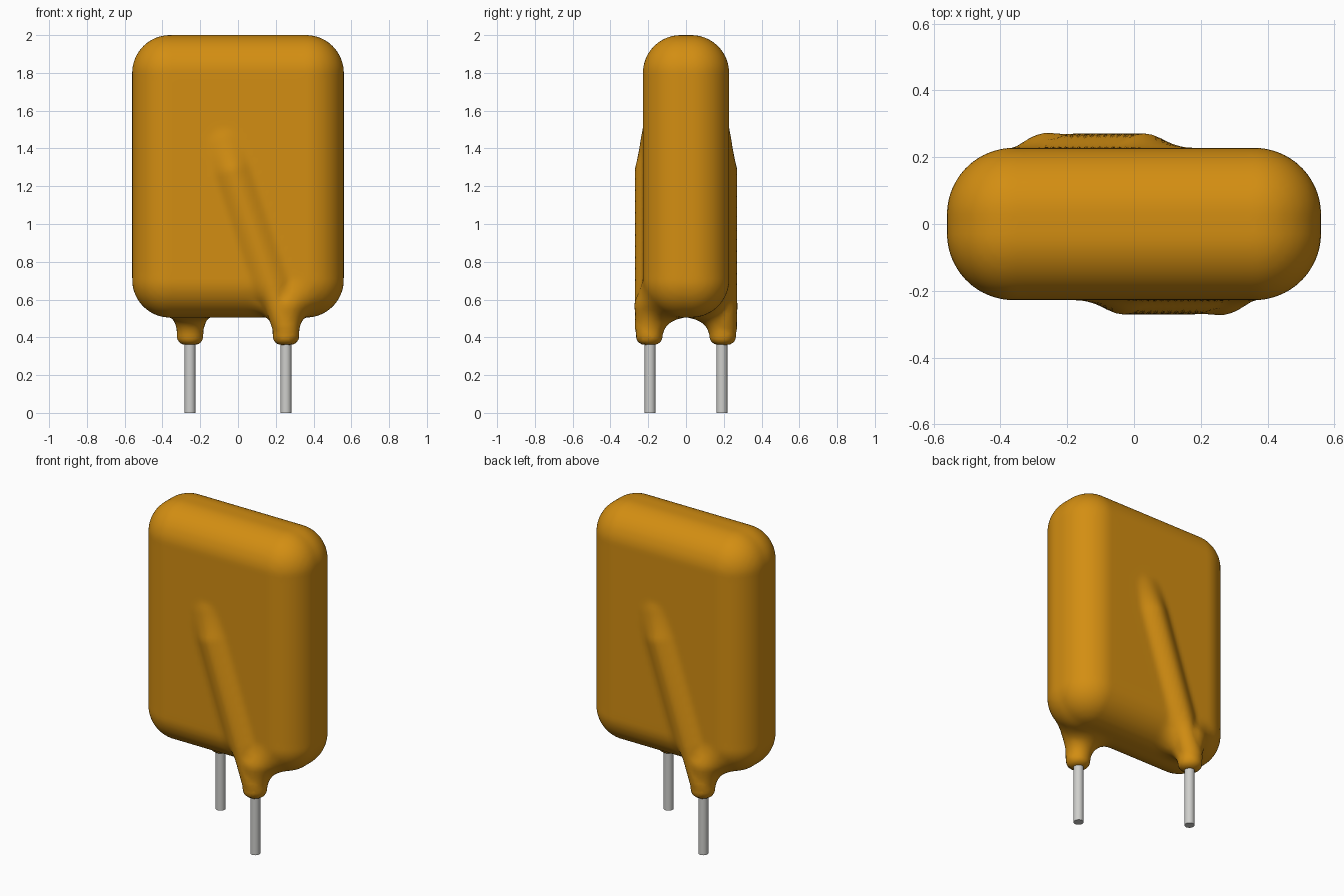
import bpy, bmesh, math
from mathutils import Vector, Matrix

if "Cube" in bpy.data.objects:
    bpy.data.objects.remove(bpy.data.objects["Cube"], do_unlink=True)


def material(name, rgb, rough, metal=0.0):
    m = bpy.data.materials.new(name)
    m.use_nodes = True
    m.diffuse_color = (*rgb, 1)
    bsdf = m.node_tree.nodes["Principled BSDF"]
    bsdf.inputs["Base Color"].default_value = (*rgb, 1)
    bsdf.inputs["Roughness"].default_value = rough
    return m


AMBER = material("amber coating", (0.65, 0.27, 0.006), 0.5)
STEEL = material("tinned wire", (0.62, 0.62, 0.60), 0.5)

# Main dimensions
HALF = Vector((0.56, 0.228, 0.7475))    # half size of the body
MID_Z, ROUND = 1.2525, 0.2              # body centre height, edge radius
FOOT = Vector((0.254, -0.195, 0.0))     # wire exit, repeated at the opposite corner
RIB = [Vector(p) for p in ((0.252, -0.202, 0.45), (-0.03, -0.202, 1.28),
                           (-0.072, -0.155, 1.42))]
CREST = 0.273                           # how far the ribs stand out in y


# Distance functions for the coated shape
def body_dist(p):
    q = [abs(c) - h + ROUND for c, h in zip((p.x, p.y, p.z - MID_Z), HALF)]
    return math.hypot(*(max(c, 0) for c in q)) + min(max(q), 0) - ROUND


def foot_dist(p):
    a = math.hypot(p.x - FOOT.x, p.y - FOOT.y) - 0.025
    b = abs(p.z - 0.48) - 0.075
    return math.hypot(max(a, 0), max(b, 0)) + min(max(a, b), 0) - 0.045


def rib_dist(p):
    best = 9.0
    for a, b in zip(RIB, RIB[1:]):
        ab = b - a
        t = min(max((p - a).dot(ab) / ab.length_squared, 0), 1)
        best = min(best, (p - a - ab * t).length)
    return best - 0.068


def fillet(a, b, r):
    return max(r, min(a, b)) - math.hypot(max(r - a, 0), max(r - b, 0))


def coat_dist(p):
    d = body_dist(p)
    turned = Vector((-p.x, -p.y, p.z))
    foot = min(foot_dist(p), foot_dist(turned))
    rib = min(rib_dist(p), rib_dist(turned))
    d = min(fillet(d, foot, 0.13), fillet(d, rib, 0.055))
    return max(d, abs(p.y) - CREST)


# Coated body: bevelled block and two flared feet, fused and pulled to the filleted shape
bm = bmesh.new()
bmesh.ops.create_cube(bm, size=2, matrix=Matrix.Translation((0, 0, MID_Z))
                      @ Matrix.Diagonal((*HALF, 1)))
bmesh.ops.bevel(bm, geom=bm.edges[:], offset=ROUND, segments=8, profile=0.5,
                affect='EDGES')
for s in (1, -1):
    bmesh.ops.create_cone(bm, cap_ends=True, segments=24, radius1=0.06, radius2=0.12,
                          depth=0.3,
                          matrix=Matrix.Translation((FOOT.x * s, FOOT.y * s * 0.9, 0.515)))
mesh = bpy.data.meshes.new("coated_body")
bm.to_mesh(mesh)
bm.free()
body = bpy.data.objects.new("coated_body", mesh)
bpy.context.collection.objects.link(body)
fuse = body.modifiers.new("fuse", 'REMESH')
fuse.mode = 'VOXEL'
fuse.voxel_size = 0.02
fused = bpy.data.meshes.new_from_object(
    body.evaluated_get(bpy.context.evaluated_depsgraph_get()))
body.modifiers.clear()
body.data = fused
bpy.data.meshes.remove(mesh)
fused.name = "coated_body"

E = 0.002
AXES = [Vector((E, 0, 0)), Vector((0, E, 0)), Vector((0, 0, E))]


def pull(bm):
    for v in bm.verts:
        for _ in range(3):
            p = v.co
            d = coat_dist(p)
            if abs(d) < 0.0004:
                break
            g = Vector([coat_dist(p + a) - coat_dist(p - a) for a in AXES]) / (2 * E)
            if g.length < 0.2:
                break
            step = g * (d / g.length_squared)
            if step.length > 0.06:
                step *= 0.06 / step.length
            v.co = p - step


bm = bmesh.new()
bm.from_mesh(fused)
for _ in range(2):
    pull(bm)
    bmesh.ops.smooth_vert(bm, verts=bm.verts[:], factor=0.5,
                          use_axis_x=True, use_axis_y=True, use_axis_z=True)
pull(bm)
for f in bm.faces:
    f.smooth = True
bm.to_mesh(fused)
bm.free()
fused.materials.clear()
fused.materials.append(AMBER)

# Wire leads
for name, s in (("left_lead", 1), ("right_lead", -1)):
    bpy.ops.mesh.primitive_cylinder_add(vertices=24, radius=0.029, depth=0.42,
                                        location=(FOOT.x * s, -0.19 * s, 0.21))
    lead = bpy.context.object
    lead.name = name
    lead.data.materials.append(STEEL)
    bpy.ops.object.shade_smooth_by_angle(angle=math.radians(40))
